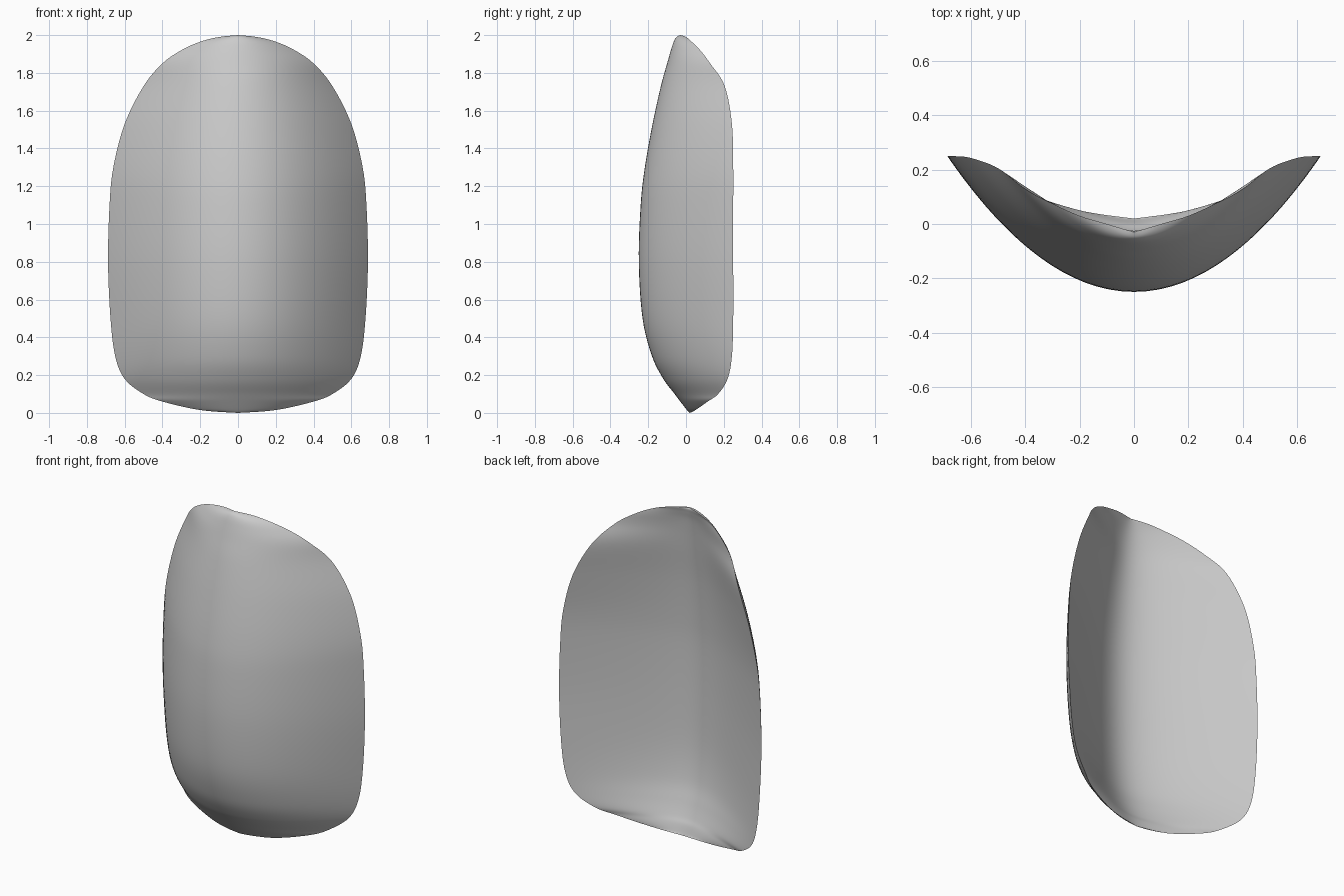
import bpy, bmesh, math

cube = bpy.data.objects.get("Cube")
if cube:
    bpy.data.objects.remove(cube, do_unlink=True)

# Shell stations: height, half width, rim depth, front depth, back depth
STATIONS = [
    (0, 0, .02, .02, .02), (.015, .2, .05, .005, .015),
    (.06, .4, .115, -.03, 0), (.1, .5, .17, -.06, -.02),
    (.18, .6, .22, -.12, -.05), (.3, .65, .243, -.18, -.085),
    (.5, .675, .25, -.23, -.11), (.8, .688, .25, -.25, -.12),
    (1.1, .68, .25, -.24, -.12), (1.3, .66, .25, -.218, -.11),
    (1.53, .6, .243, -.177, -.09), (1.73, .5, .205, -.133, -.065),
    (1.85, .4, .128, -.1, -.05), (1.92, .3, .075, -.08, -.04),
    (1.965, .2, .03, -.065, -.03), (1.99, .1, 0, -.05, -.025),
    (2, 0, -.03, -.03, -.03),
]
STEPS = 6      # rows between stations
COLUMNS = 48   # columns across the width


def smooth_rows(stations, steps):
    """Spline through the stations."""
    rows = []
    last = len(stations) - 1
    for i in range(last):
        a, b, c, d = (stations[min(max(i + k, 0), last)] for k in (-1, 0, 1, 2))
        for s in range(steps):
            u = s / steps
            rows.append([
                q + u * (r - p + u * (2 * p - 5 * q + 4 * r - t
                                      + u * (3 * q - p - 3 * r + t))) / 2
                if u else q
                for p, q, r, t in zip(a, b, c, d)])
            # half weight on the tangent term
            if u:
                rows[-1] = [
                    q + ((r - p) * u + (2 * p - 5 * q + 4 * r - t) * u ** 2
                         + (3 * q - p - 3 * r + t) * u ** 3) / 2
                    for p, q, r, t in zip(a, b, c, d)]
    rows.append(list(stations[last]))
    return rows


def front_curve(t):
    return t * t


def back_curve(t, soft=.3):
    """Straight wings meeting in a rounded valley."""
    return (math.hypot(t, soft) - soft) / (math.hypot(1, soft) - soft)


def add_skin(bm, rows, column, curve):
    """Loft one side of the shell from rim to rim."""
    grid = []
    for row in rows:
        z, width, rim, centre = row[0], row[1], row[2], row[column]
        line = []
        for j in range(COLUMNS + 1):
            t = math.sin(math.pi * (j / COLUMNS - .5))
            y = centre + (rim - centre) * curve(abs(t))
            line.append(bm.verts.new((width * t, y, z)))
        grid.append(line)
    for low, high in zip(grid, grid[1:]):
        for j in range(COLUMNS):
            bm.faces.new((low[j], low[j + 1], high[j + 1], high[j]))


# Curved shell with a convex front and a hollow back
rows = smooth_rows(STATIONS, STEPS)
bm = bmesh.new()
add_skin(bm, rows, 3, front_curve)
add_skin(bm, rows, 4, back_curve)
bmesh.ops.remove_doubles(bm, verts=bm.verts, dist=.0002)
bmesh.ops.recalc_face_normals(bm, faces=bm.faces)
mesh = bpy.data.meshes.new("curved_shell")
bm.to_mesh(mesh)
bm.free()
shell = bpy.data.objects.new("curved_shell", mesh)
bpy.context.collection.objects.link(shell)

# Plain grey
grey = bpy.data.materials.new("plain_grey")
grey.use_nodes = True
colour = (.6, .6, .6, 1)
grey.diffuse_color = colour
grey.node_tree.nodes["Principled BSDF"].inputs["Base Color"].default_value = colour
mesh.materials.append(grey)

bpy.ops.object.select_all(action="DESELECT")
shell.select_set(True)
bpy.context.view_layer.objects.active = shell
bpy.ops.object.shade_smooth_by_angle(angle=math.radians(45))
